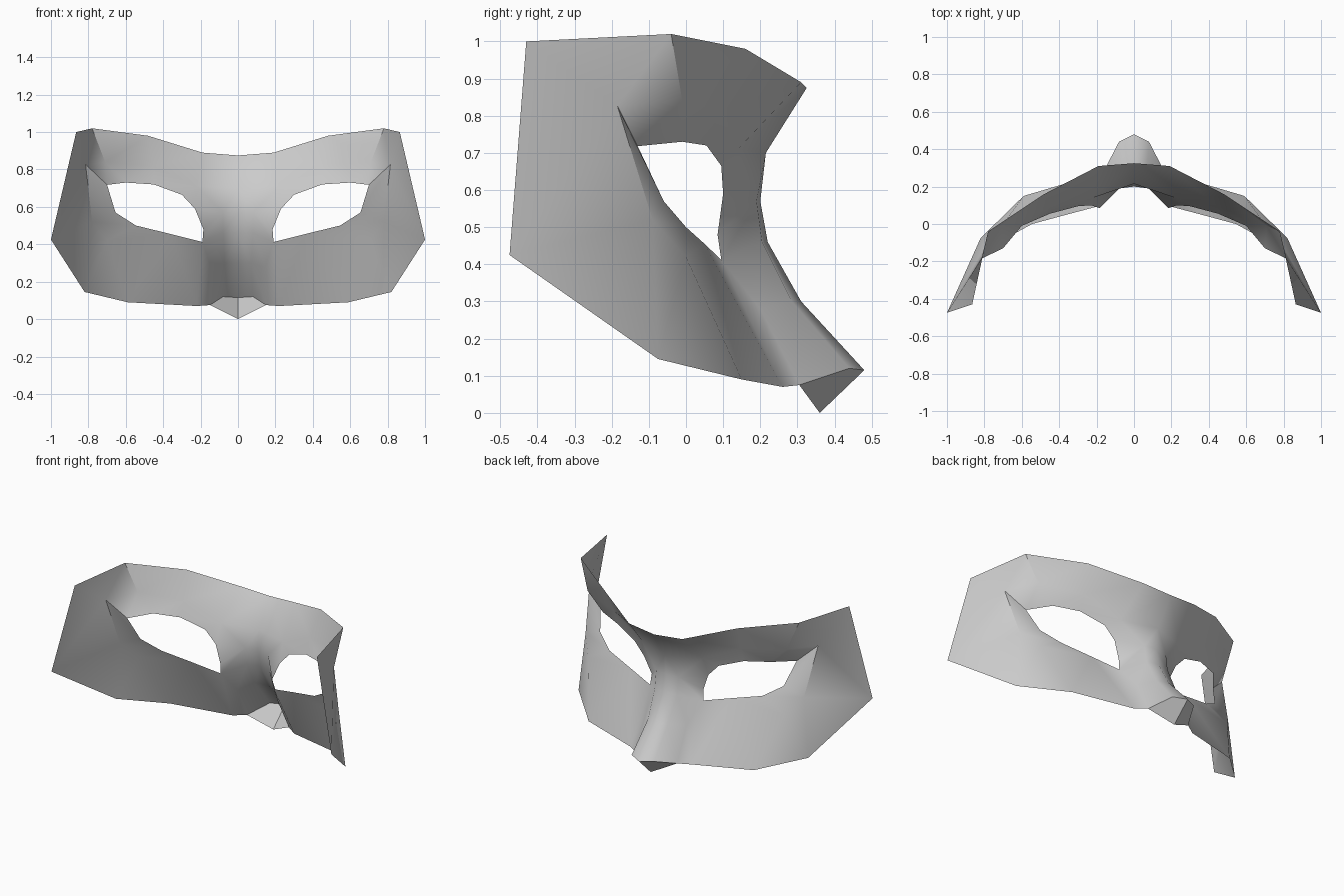
import bpy, bmesh, math
from mathutils import Matrix, Vector

cube = bpy.data.objects.get("Cube")
if cube:
    bpy.data.objects.remove(cube, do_unlink=True)


def material(name, rgb):
    mat = bpy.data.materials.new(name)
    mat.use_nodes = True
    mat.diffuse_color = (*rgb, 1)
    mat.node_tree.nodes["Principled BSDF"].inputs["Base Color"].default_value = (*rgb, 1)
    return mat


# Profile paths of one half, from the middle outwards
brow_top = [(0, .325, .875), (.19, .31, .89), (.48, .16, .98), (.78, -.04, 1.02), (.865, -.43, 1)]
brow_crease = [(0, .215, .7), (.22, .14, .71), (.45, .09, .815), (.71, -.01, .84), (.815, -.185, .827)]
eye_upper = [(.30, .095, .665), (.45, .055, .72), (.60, -.01, .73), (.70, -.13, .718)]
eye_inner = [(.23, .1, .59), (.185, .085, .48), (.19, .095, .412)]
eye_lower = [(.36, .05, .455), (.545, 0, .5), (.655, -.06, .57)]
ridge = [(0, .2, .57), (0, .22, .46), (0, .31, .3), (0, .48, .115)]
ridge_side = [(.08, .19, .57), (.08, .205, .46), (.07, .285, .3), (.08, .44, .12)]
nostril, nose_base, nose_crease = (.15, .305, .075), (0, .36, 0), (.145, .2, .28)
bottom = [(.22, .26, .07), (.59, .15, .09), (.82, -.075, .145), (1, -.475, .425)]
socket_low, socket_mid = (.7, 0, .42), (.78, -.09, .52)

bm = bmesh.new()
points = {}


def vert(p):
    if p not in points:
        points[p] = bm.verts.new(p)
    return points[p]


def strip(a, b):
    """Loft two paths; repeated points give triangles."""
    for i in range(len(a) - 1):
        corners = dict.fromkeys((a[i], a[i + 1], b[i + 1], b[i]))
        bm.faces.new([vert(p) for p in corners])


temple_top, socket_top = brow_top[-1], brow_crease[-1]
inner, mid, outer, tip = bottom
bridge_side, nose_mid, nose_low, nose_tip = ridge_side

# Brow, temple and upper lid
strip(brow_top, brow_crease)
strip(brow_crease[1:], eye_upper)

# Nose ridge, nose flank and underside
strip([brow_crease[0]] + ridge, [brow_crease[1]] + ridge_side)
strip([brow_crease[1], bridge_side, bridge_side, nose_mid, nose_low, nose_tip],
      [eye_upper[0]] + eye_inner + [nose_crease, nostril])
strip([ridge[-1], nose_tip], [nose_base, nostril])

# Cheek and lower eye socket
strip([nostril, inner, inner, mid, mid, outer, outer, tip, temple_top],
      [nose_crease, nose_crease, eye_inner[-1], eye_lower[0], socket_low, socket_low,
       socket_mid, socket_mid, socket_top])
strip(eye_lower + [eye_upper[-1]], [socket_low, socket_low, socket_mid, socket_top])

# Mirror the half and join the seam
half = bm.verts[:] + bm.edges[:] + bm.faces[:]
copy = bmesh.ops.duplicate(bm, geom=half)["geom"]
bmesh.ops.scale(bm, vec=(-1, 1, 1), verts=[g for g in copy if isinstance(g, bmesh.types.BMVert)])
bmesh.ops.remove_doubles(bm, verts=bm.verts[:], dist=.0005)
bmesh.ops.recalc_face_normals(bm, faces=bm.faces[:])
brow_face = max(bm.faces, key=lambda f: f.calc_center_median().z - abs(f.calc_center_median().x))
if brow_face.normal.y < 0:
    bmesh.ops.reverse_faces(bm, faces=bm.faces[:])

mesh = bpy.data.meshes.new("eye_mask")
bm.to_mesh(mesh)
bm.free()
mask = bpy.data.objects.new("eye_mask", mesh)
bpy.context.collection.objects.link(mask)
mesh.materials.append(material("light grey", (.6, .6, .6)))

bpy.ops.object.select_all(action="DESELECT")
mask.select_set(True)
bpy.context.view_layer.objects.active = mask
bpy.ops.object.shade_smooth_by_angle(angle=math.radians(40))
